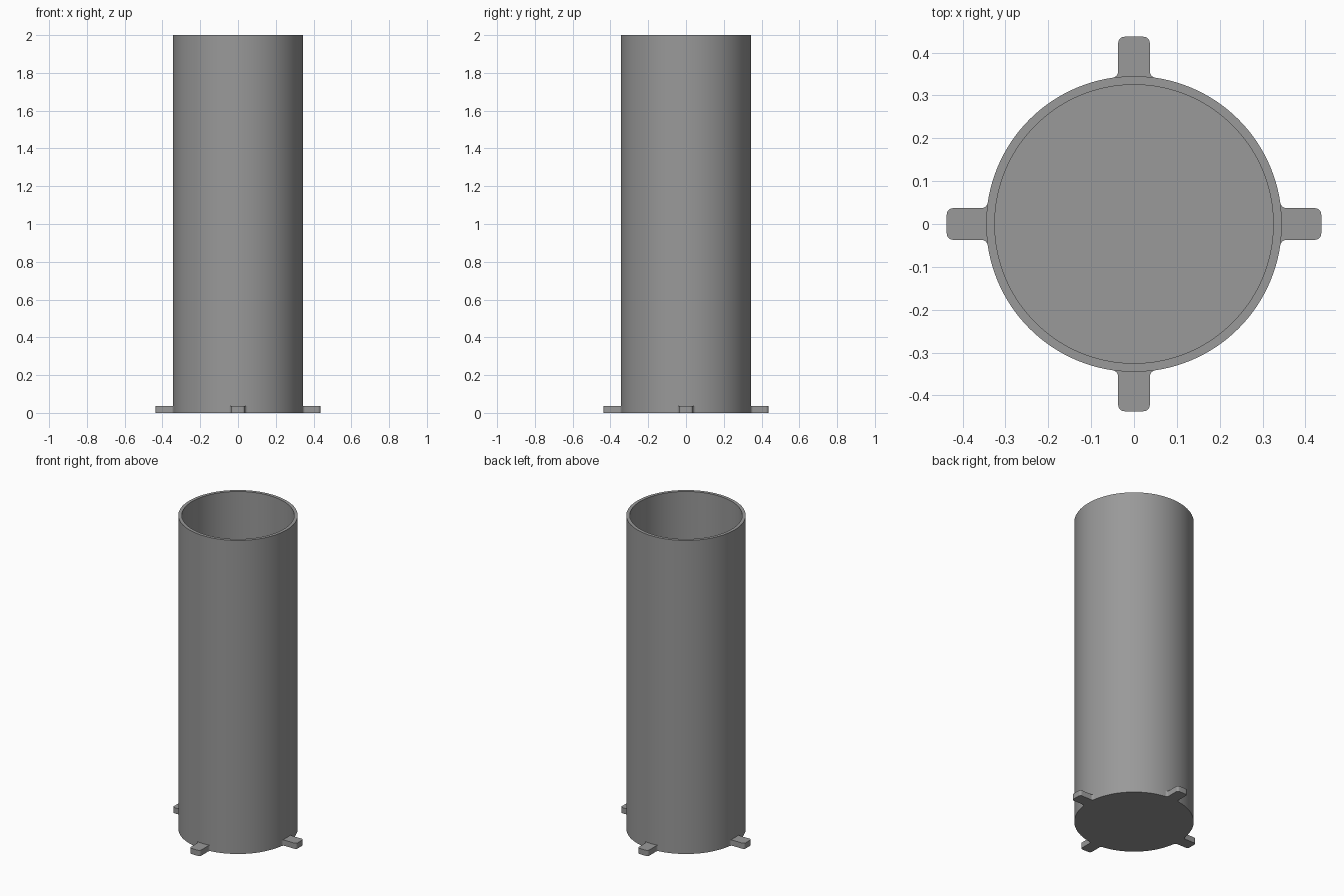
import bpy, bmesh, math

if "Cube" in bpy.data.objects:
    bpy.data.objects.remove(bpy.data.objects["Cube"])

R_OUT, R_IN, HEIGHT, FLOOR = 0.345, 0.325, 2.0, 0.036
TAB_END, TAB_HALF, TAB_H, ROUND = 0.437, 0.037, 0.036, 0.015
SEGMENTS = 128

grey = bpy.data.materials.new("grey")
grey.diffuse_color = (0.32, 0.32, 0.32, 1)
grey.use_nodes = True
grey.node_tree.nodes["Principled BSDF"].inputs["Base Color"].default_value = grey.diffuse_color


def finish(bm, name):
    bmesh.ops.recalc_face_normals(bm, faces=bm.faces)
    mesh = bpy.data.meshes.new(name)
    bm.to_mesh(mesh)
    bm.free()
    mesh.materials.append(grey)
    obj = bpy.data.objects.new(name, mesh)
    bpy.context.collection.objects.link(obj)
    bpy.ops.object.select_all(action='DESELECT')
    obj.select_set(True)
    bpy.context.view_layer.objects.active = obj
    bpy.ops.object.shade_smooth_by_angle(angle=math.radians(30))
    return obj


def arc(cx, cy, r, a0, a1, n=6):
    return [(cx + r * math.cos(a0 + (a1 - a0) * i / n),
             cy + r * math.sin(a0 + (a1 - a0) * i / n)) for i in range(n + 1)]


# Open tube with a closed floor: rings joined from the underside, over the rim, to the floor
bm = bmesh.new()
rings = []
for r, z in [(R_OUT, 0), (R_OUT, HEIGHT), (R_IN, HEIGHT), (R_IN, FLOOR)]:
    rings.append([bm.verts.new((r * math.cos(a), r * math.sin(a), z))
                  for a in (2 * math.pi * i / SEGMENTS for i in range(SEGMENTS))])
for low, high in zip(rings, rings[1:]):
    for i in range(SEGMENTS):
        j = (i + 1) % SEGMENTS
        bm.faces.new((low[i], low[j], high[j], high[i]))
bm.faces.new(rings[0])
bm.faces.new(rings[-1])
finish(bm, "tube_body")

# Tab outline: fillet against the tube, straight side, rounded outer corner; then mirrored
fy = TAB_HALF + ROUND
fx = math.sqrt((R_OUT + ROUND) ** 2 - fy ** 2)
tangent = math.atan2(fy, fx)
corner = arc(TAB_END - ROUND, TAB_HALF - ROUND, ROUND, 0, math.pi / 2)
fillet = arc(fx, fy, ROUND, 1.5 * math.pi, math.pi + tangent)
half = corner + fillet + [(R_OUT - 0.01, TAB_HALF)]
outline = half + [(x, -y) for x, y in reversed(half)]

# Four foot tabs around the base
for k, side in enumerate(("right", "back", "left", "front")):
    c, s = round(math.cos(k * math.pi / 2)), round(math.sin(k * math.pi / 2))
    bm = bmesh.new()
    base = bm.faces.new([bm.verts.new((x * c - y * s, x * s + y * c, 0)) for x, y in outline])
    top = bmesh.ops.extrude_face_region(bm, geom=[base], use_keep_orig=True)
    verts = [g for g in top["geom"] if isinstance(g, bmesh.types.BMVert)]
    bmesh.ops.translate(bm, verts=verts, vec=(0, 0, TAB_H))
    finish(bm, side + "_tab")
